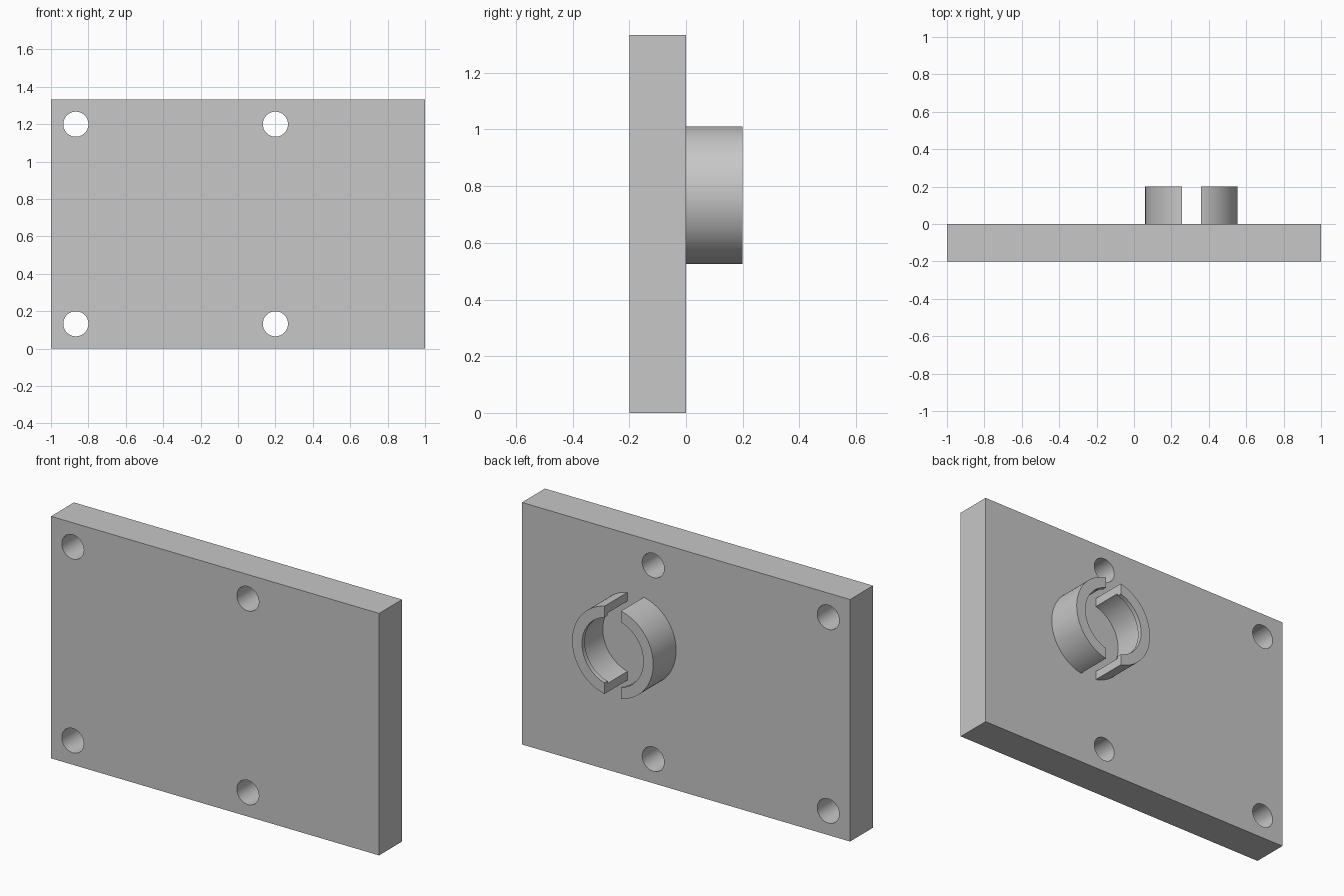
import bpy, bmesh, math

cube = bpy.data.objects.get("Cube")
if cube:
    bpy.data.objects.remove(cube, do_unlink=True)

grey = bpy.data.materials.new("light_grey")
grey.use_nodes = True
colour = (0.57, 0.57, 0.57, 1)
grey.diffuse_color = colour
grey.node_tree.nodes["Principled BSDF"].inputs["Base Color"].default_value = colour

WIDTH, HEIGHT, DEPTH = 2.0, 4 / 3, 0.2
RING_X, RING_Z, HALF_SLOT = 0.307, 0.768, 0.05


def smooth(obj):
    bpy.ops.object.select_all(action='DESELECT')
    obj.select_set(True)
    bpy.context.view_layer.objects.active = obj
    bpy.ops.object.shade_smooth_by_angle(angle=math.radians(30))


# Mounting plate
bpy.ops.mesh.primitive_cube_add(size=1, location=(0, -DEPTH / 2, HEIGHT / 2))
plate = bpy.context.object
plate.name = "mounting_plate"
plate.scale = (WIDTH, DEPTH, HEIGHT)
bpy.ops.object.transform_apply(location=True, rotation=False, scale=True)
plate.data.materials.append(grey)

# Four screw holes, cut right through
for x in (-0.867, 0.2):
    for z in (0.133, 1.2):
        bpy.ops.mesh.primitive_cylinder_add(
            vertices=64, radius=0.067, depth=1,
            location=(x, -DEPTH / 2, z), rotation=(math.pi / 2, 0, 0))
        cutter = bpy.context.object
        cutter.name = "hole_cutter"
        cutter.hide_render = True
        cutter.data.materials.append(grey)
        cut = plate.modifiers.new("screw_hole", 'BOOLEAN')
        cut.object = cutter
        cut.solver = 'EXACT'
        bpy.context.view_layer.objects.active = plate
        bpy.ops.object.modifier_apply(modifier=cut.name)
        bpy.data.objects.remove(cutter, do_unlink=True)
smooth(plate)

# Snap ring section as (radius, distance from plate), with an inner lip at the rim
SECTION = [(0.247, 0), (0.247, 0.2), (0.187, 0.2),
           (0.187, 0.175), (0.2, 0.175), (0.2, 0)]


def half_ring(name, side, steps=48):
    """Sweep the section round one side, ending on flat slot walls."""
    bm = bmesh.new()
    rows = []
    for i in range(steps + 1):
        row = []
        for radius, y in SECTION:
            reach = math.acos(HALF_SLOT / radius)
            angle = reach * (2 * i / steps - 1)
            row.append(bm.verts.new((RING_X + side * radius * math.cos(angle), y,
                                     RING_Z + radius * math.sin(angle))))
        rows.append(row)
    count = len(SECTION)
    for a, b in zip(rows, rows[1:]):
        for k in range(count):
            n = (k + 1) % count
            bm.faces.new((a[k], a[n], b[n], b[k]))
    bm.faces.new(rows[0])
    bm.faces.new(rows[-1])
    bmesh.ops.recalc_face_normals(bm, faces=bm.faces[:])
    mesh = bpy.data.meshes.new(name)
    bm.to_mesh(mesh)
    bm.free()
    mesh.materials.append(grey)
    obj = bpy.data.objects.new(name, mesh)
    bpy.context.collection.objects.link(obj)
    smooth(obj)


half_ring("left_snap_ring", 1)
half_ring("right_snap_ring", -1)
